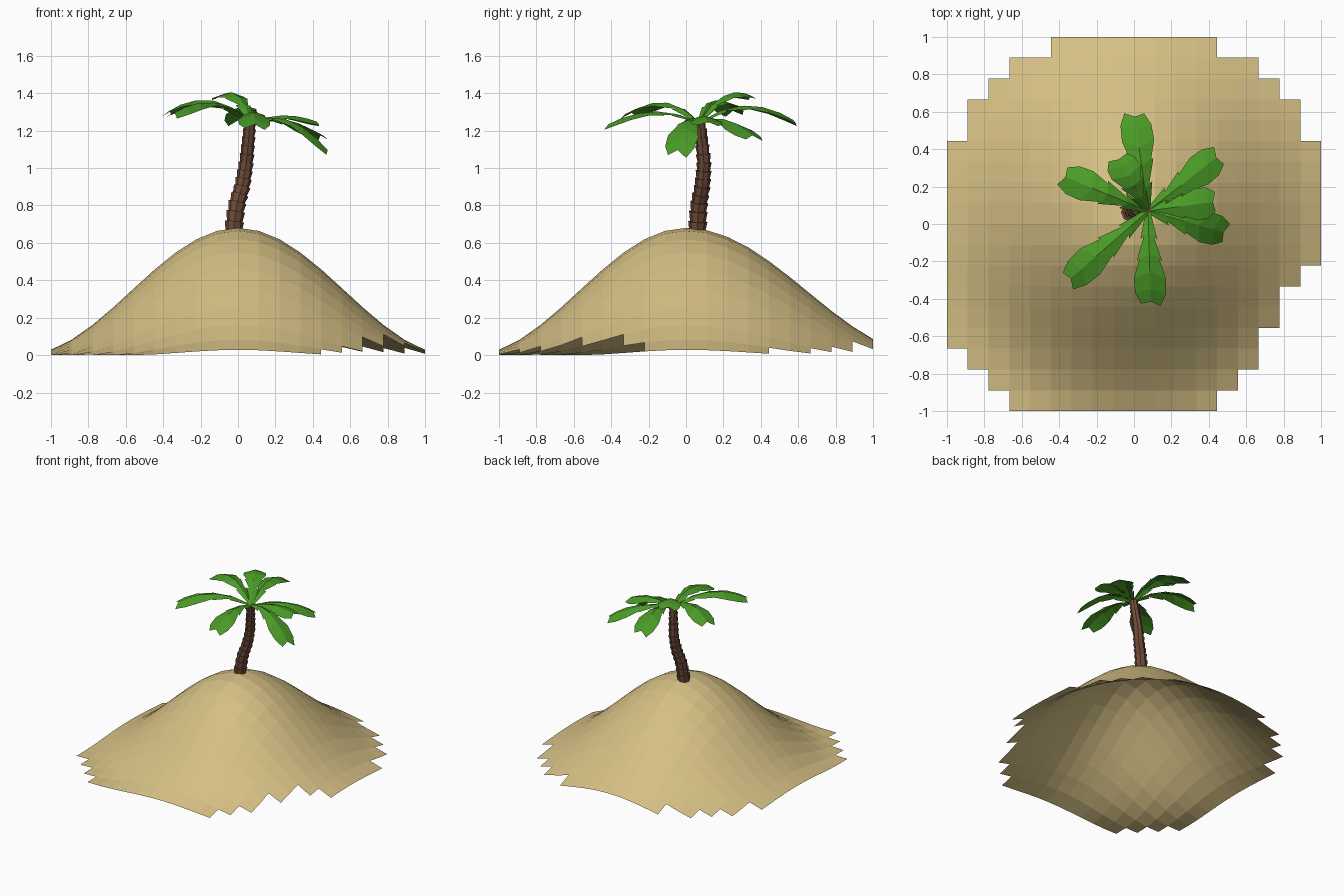
import bpy, bmesh
from math import pi, cos, sin, hypot
from mathutils import Vector

if "Cube" in bpy.data.objects:
    bpy.data.objects.remove(bpy.data.objects["Cube"])


def material(name, rgb):
    m = bpy.data.materials.new(name)
    m.diffuse_color = (*rgb, 1)
    m.use_nodes = True
    m.node_tree.nodes["Principled BSDF"].inputs["Base Color"].default_value = m.diffuse_color
    return m


def finish(bm, name, mat):
    bmesh.ops.recalc_face_normals(bm, faces=bm.faces)
    mesh = bpy.data.meshes.new(name)
    bm.to_mesh(mesh)
    bm.free()
    mesh.materials.append(mat)
    ob = bpy.data.objects.new(name, mesh)
    bpy.context.collection.objects.link(ob)
    return ob


sand = material("sand", (0.66, 0.52, 0.23))
bark = material("bark", (0.17, 0.075, 0.045))
green = material("leaf_green", (0.07, 0.33, 0.02))

# Sand mound: open height-field sheet on an 18 x 18 grid with a stepped outline
ROWS = [(3, 13), (2, 14), (1, 15), (0, 15), (0, 16), (0, 16), (0, 17)] \
    + [(0, 18)] * 6 + [(1, 17), (1, 17), (2, 16), (3, 15), (5, 13)]


def height(x, y):
    r = min(1, hypot(x / 1.15, y / (1.3 if y > 0 else 1.15)))
    return 0.34 * (1 + cos(pi * r))


bm = bmesh.new()
grid = {}


def ground_vert(i, j):
    if (i, j) not in grid:
        x, y = i / 9 - 1, j / 9 - 1
        grid[i, j] = bm.verts.new((x, y, height(x, y)))
    return grid[i, j]


for j, (a, b) in enumerate(ROWS):
    for i in range(a, b):
        bm.faces.new([ground_vert(i + p, j + q)
                      for p, q in ((0, 0), (1, 0), (1, 1), (0, 1))])
finish(bm, "sand_mound", sand)

# Trunk: curved stack of eight-sided rings, each flaring toward its top
PATH = [Vector(p) for p in ((-0.025, 0.06, 0.66), (-0.008, 0.068, 0.8),
                            (0.025, 0.088, 0.91), (0.043, 0.097, 1.02),
                            (0.055, 0.085, 1.14), (0.065, 0.072, 1.25))]


def trunk_point(t):
    f = min(max(t, 0), 0.9999) * (len(PATH) - 1)
    k = int(f)
    return PATH[k].lerp(PATH[k + 1], f - k)


SEGMENTS, SIDES = 13, 8
bm = bmesh.new()
rings = []
for s in range(SEGMENTS):
    for end, flare in ((0, 0.87), (1, 1.08)):
        t = (s + end) / SEGMENTS
        c = trunk_point(t)
        d = (trunk_point(t + 0.08) - trunk_point(t - 0.08)).normalized()
        q = Vector((0, 0, 1)).rotation_difference(d)
        rad = (0.049 - 0.018 * t) * flare
        rings.append([bm.verts.new(c + q @ Vector((rad * cos(2 * pi * k / SIDES),
                                                   rad * sin(2 * pi * k / SIDES), 0)))
                      for k in range(SIDES)])
for lo, hi in zip(rings, rings[1:]):
    for k in range(SIDES):
        n = (k + 1) % SIDES
        bm.faces.new((lo[k], lo[n], hi[n], hi[k]))
bm.faces.new(rings[0][::-1])
bm.faces.new(rings[-1])
finish(bm, "trunk", bark)

# Fronds: folded, notched blades along arcs from the crown
CROWN = Vector((0.075, 0.07, 1.245))
# (midrib position, edge position, half width)
BLADE = [(0, 0, 0.012), (0.2, 0.3, 0.045), (0.24, 0.27, 0.026),
         (0.42, 0.53, 0.068), (0.46, 0.49, 0.05), (0.64, 0.72, 0.086),
         (0.82, 0.88, 0.082), (0.95, 1.0, 0.052)]


def frond(name, tip, arch):
    tip = Vector(tip)
    mid = (CROWN + tip) / 2
    mid.z = arch
    flat = tip - CROWN
    side = Vector((-flat.y, flat.x, 0)).normalized()

    def arc(t):
        return CROWN * (1 - t) ** 2 + mid * 2 * t * (1 - t) + tip * t * t

    bm = bmesh.new()
    rows = []
    for tm, te, w in BLADE:
        drop = Vector((0, 0, -0.3 * w))
        rows.append([bm.verts.new(p) for p in
                     (arc(te) + side * w + drop, arc(tm),
                      arc(te * 0.97) - side * w + drop)])
    for a, b in zip(rows, rows[1:]):
        bm.faces.new((a[0], a[1], b[1], b[0]))
        bm.faces.new((a[1], a[2], b[2], b[1]))
    finish(bm, name, green)


FRONDS = [((0.0, 0.60, 1.24), 1.425), ((0.46, 0.37, 1.16), 1.31),
          ((0.44, 0.12, 1.24), 1.32), ((0.50, -0.05, 1.07), 1.34),
          ((0.09, -0.44, 1.22), 1.37), ((-0.36, -0.31, 1.28), 1.44),
          ((-0.39, 0.26, 1.29), 1.46), ((-0.09, 0.36, 1.38), 1.47)]
for n, (tip, arch) in enumerate(FRONDS, 1):
    frond(f"palm_frond_{n}", tip, arch)
